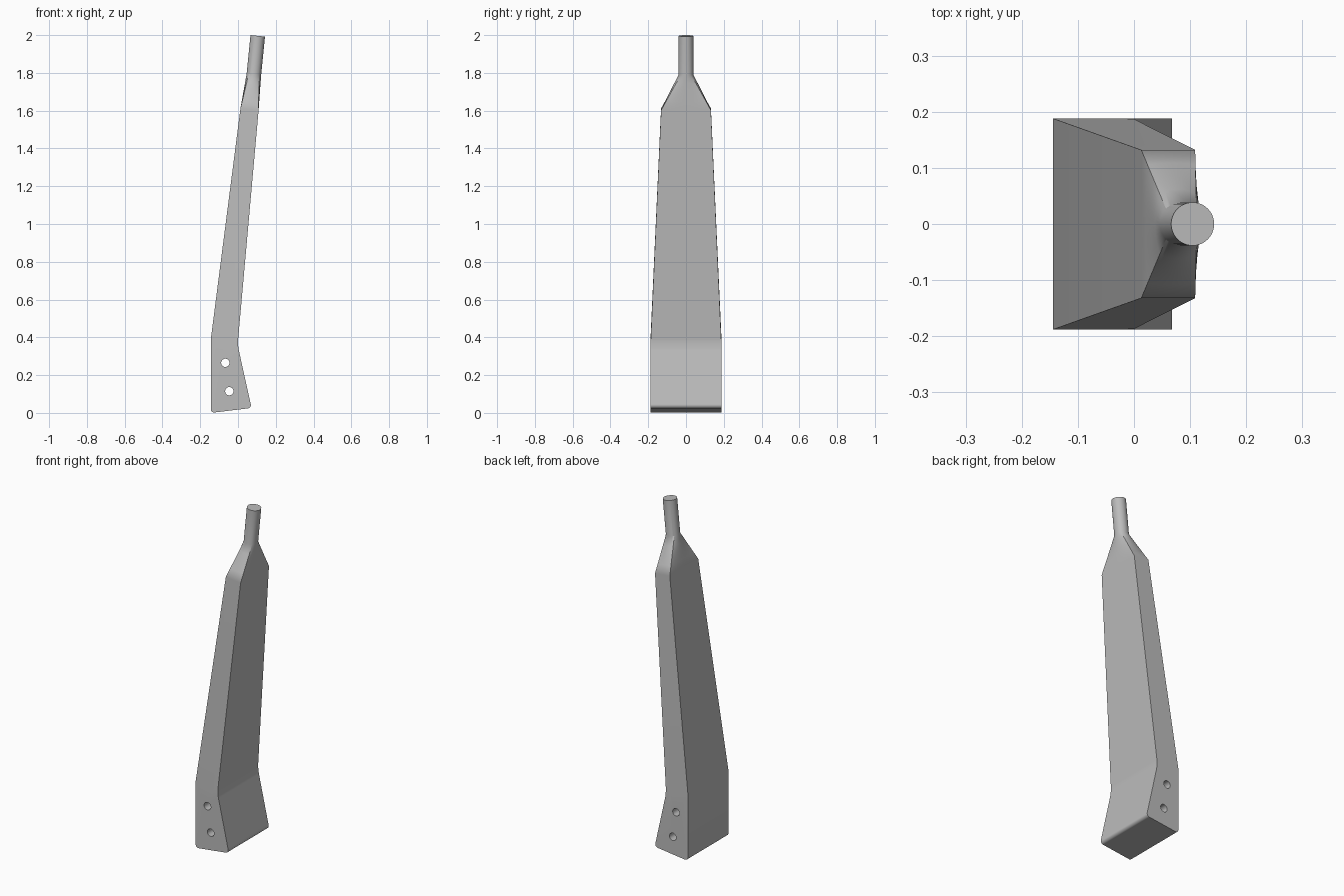
import bpy, bmesh, math
from mathutils import Vector

if "Cube" in bpy.data.objects:
    bpy.data.objects.remove(bpy.data.objects["Cube"], do_unlink=True)

grey = bpy.data.materials.new("plain grey")
grey.use_nodes = True
COLOUR = (0.5, 0.5, 0.5, 1)
grey.diffuse_color = COLOUR
grey.node_tree.nodes["Principled BSDF"].inputs["Base Color"].default_value = COLOUR

SIDE = 12            # neck segments per blade side
N = SIDE * 4
bm = bmesh.new()


def rectangle(left, right, half):
    """Four corners from (x, z) of the left and right edges and a half width."""
    return [Vector((p[0], s * half, p[1]))
            for p, s in ((left, -1), (right, -1), (right, 1), (left, 1))]


def add(points):
    return [bm.verts.new(p) for p in points]


def bridge(a, b):
    n = len(a)
    for i in range(n):
        bm.faces.new((a[i], a[(i + 1) % n], b[(i + 1) % n], b[i]))


def circle(centre, radius, axis):
    """Ring square to the axis, starting at the front left corner."""
    side = Vector((axis.z, 0, -axis.x))
    ring = []
    for i in range(N):
        t = math.radians(225) + math.tau * i / N
        ring.append(centre + radius * (side * math.cos(t) + Vector((0, math.sin(t), 0))))
    return ring


# Foot and bend
foot = add(rectangle((-0.144, 0.0), (0.072, 0.026), 0.188))
bend = add(rectangle((-0.144, 0.39), (-0.002, 0.36), 0.188))
bm.faces.new(foot[::-1])
bridge(foot, bend)

# Blade, whose top outline is divided to meet the round neck
corners = rectangle((0.013, 1.612), (0.109, 1.602), 0.132)
outline = [corners[k].lerp(corners[(k + 1) % 4], j / SIDE)
           for k in range(4) for j in range(SIDE)]
top = add(outline)
for k in range(4):
    edge = [top[(k * SIDE + j) % N] for j in range(SIDE + 1)]
    bm.faces.new([bend[k], bend[(k + 1) % 4]] + edge[::-1])

# Shoulder blending into the round neck
axis = Vector((0.1, 0, 1)).normalized()
tip = Vector((0.1045, 0, 1.996))
neck_base = circle(tip - axis * 0.205, 0.0385, axis)
previous = top
for step in (0.25, 0.5, 0.75, 1):
    ring = add([a.lerp(b, step) for a, b in zip(outline, neck_base)])
    bridge(previous, ring)
    previous = ring
end = add(circle(tip, 0.0385, axis))
bridge(previous, end)
bm.faces.new(end)

# Rounded edges on the foot and at the bend
for pair, size in (((foot[0], foot[3]), 0.02), ((foot[1], foot[2]), 0.02),
                   ((bend[1], bend[2]), 0.03)):
    bmesh.ops.bevel(bm, geom=[bm.edges.get(pair)], offset=size, segments=5,
                    profile=0.5, affect='EDGES')
bmesh.ops.recalc_face_normals(bm, faces=bm.faces)

mesh = bpy.data.meshes.new("blade")
bm.to_mesh(mesh)
bm.free()
mesh.materials.append(grey)
blade = bpy.data.objects.new("blade", mesh)
bpy.context.collection.objects.link(blade)

# Two bolt holes through the foot
for x, z in ((-0.067, 0.265), (-0.046, 0.115)):
    bpy.ops.mesh.primitive_cylinder_add(vertices=32, radius=0.022, depth=1,
                                        location=(x, 0, z), rotation=(math.pi / 2, 0, 0))
    cutter = bpy.context.object
    cutter.name = "bolt_hole_cutter"
    cutter.hide_render = True
    cutter.data.materials.append(grey)
    cut = blade.modifiers.new("bolt_hole", 'BOOLEAN')
    cut.operation, cut.solver, cut.object = 'DIFFERENCE', 'EXACT', cutter
    bpy.context.view_layer.objects.active = blade
    bpy.ops.object.modifier_apply(modifier=cut.name)
    bpy.data.objects.remove(cutter, do_unlink=True)

# Smooth shading with crisp corners
bpy.ops.object.select_all(action='DESELECT')
blade.select_set(True)
bpy.context.view_layer.objects.active = blade
bpy.ops.object.shade_smooth_by_angle(angle=math.radians(28))
weighted = blade.modifiers.new("even_shading", 'WEIGHTED_NORMAL')
weighted.keep_sharp = True
